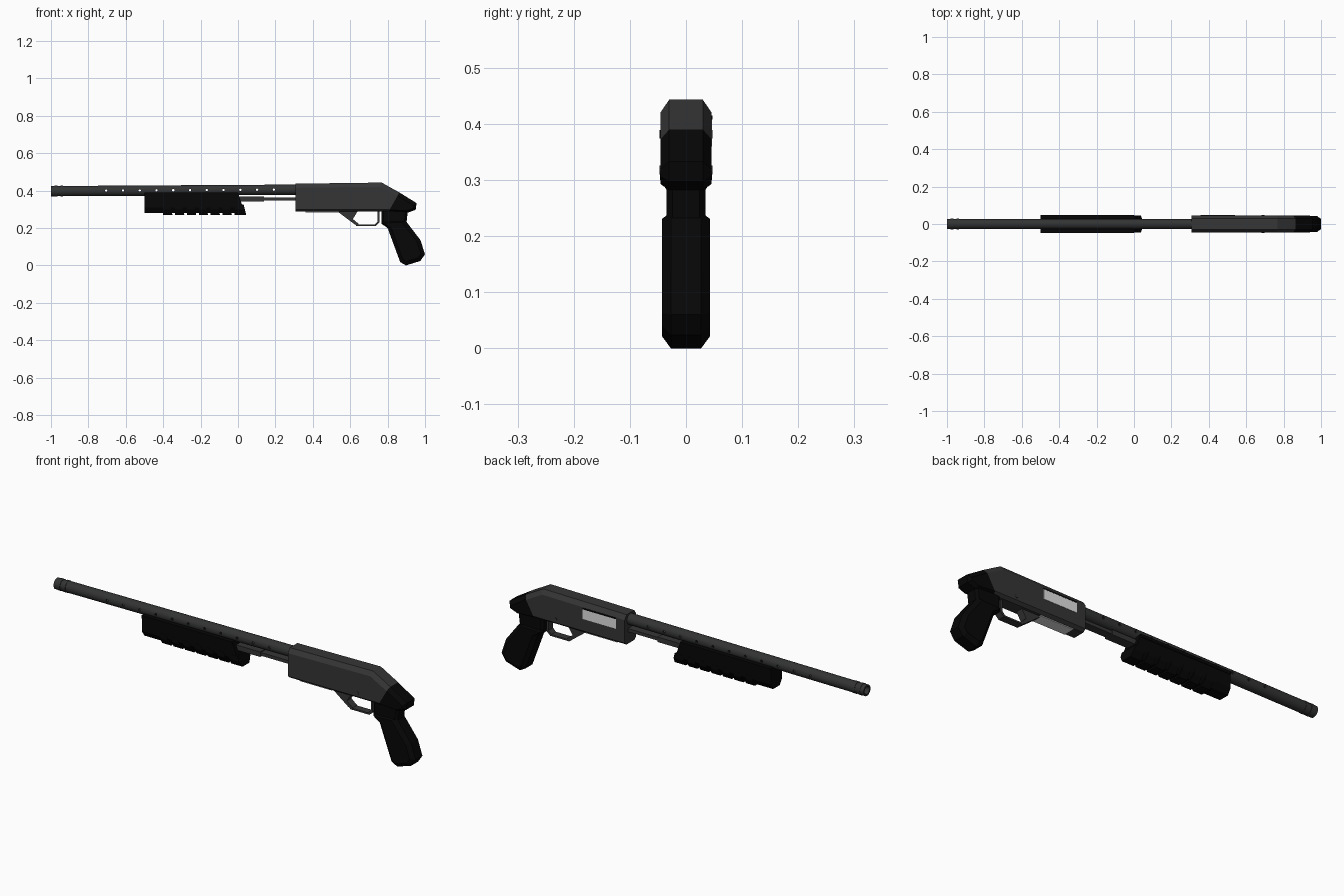
import bpy, bmesh, math
from mathutils import Vector, Matrix

if "Cube" in bpy.data.objects:
    bpy.data.objects.remove(bpy.data.objects["Cube"])


def material(name, r, g, b):
    m = bpy.data.materials.new(name)
    m.diffuse_color = (r, g, b, 1)
    m.use_nodes = True
    m.node_tree.nodes["Principled BSDF"].inputs["Base Color"].default_value = m.diffuse_color
    return m


STEEL = material("dark_steel", 0.036, 0.036, 0.036)
BARREL = material("barrel_steel", 0.032, 0.033, 0.033)
POLYMER = material("black_polymer", 0.002, 0.002, 0.002)
BRIGHT = material("bright_metal", 0.75, 0.75, 0.75)


def finish(name, bm, mat):
    bmesh.ops.recalc_face_normals(bm, faces=bm.faces)
    me = bpy.data.meshes.new(name)
    bm.to_mesh(me)
    bm.free()
    me.materials.append(mat)
    ob = bpy.data.objects.new(name, me)
    bpy.context.collection.objects.link(ob)
    return ob


def inset(pts, amounts):
    """Move each edge of a counter-clockwise outline inward by its own amount."""
    lines = []
    for i, a in enumerate(amounts):
        p, q = Vector(pts[i]), Vector(pts[(i + 1) % len(pts)])
        d = (q - p).normalized()
        lines.append((p + Vector((-d.y, d.x)) * a, d))
    out = []
    for i in range(len(pts)):
        (p, d), (q, e) = lines[i - 1], lines[i]
        t = (q - p).cross(e) / d.cross(e)
        out.append(p + d * t)
    return out


def slab(name, pts, half, flat, amounts, mat):
    """Side outline (x, z) given width, chamfered towards both sides."""
    small = inset(pts, amounts)
    bm = bmesh.new()
    rings = [[bm.verts.new((p[0], y, p[1])) for p in ring]
             for y, ring in ((-half, small), (-flat, pts), (flat, pts), (half, small))]
    n = len(pts)
    for a, b in zip(rings, rings[1:]):
        for i in range(n):
            bm.faces.new((a[i], a[(i + 1) % n], b[(i + 1) % n], b[i]))
    bm.faces.new(rings[0])
    bm.faces.new(rings[-1])
    return finish(name, bm, mat)


def box(name, x0, x1, y0, y1, z0, z1, mat):
    bm = bmesh.new()
    bmesh.ops.create_cube(bm, size=1)
    for v in bm.verts:
        v.co = ((x0, x1)[v.co.x > 0], (y0, y1)[v.co.y > 0], (z0, z1)[v.co.z > 0])
    return finish(name, bm, mat)


def add_pin(bm, x, z, radius, half, sides=10):
    bmesh.ops.create_cone(bm, cap_ends=True, segments=sides, radius1=radius,
                          radius2=radius, depth=2 * half,
                          matrix=Matrix.Translation((x, 0, z)) @ Matrix.Rotation(math.pi / 2, 4, 'X'))


def barrel_z(x):
    return 0.397 + (x + 1) * 0.006


# Barrel: hollow tube with muzzle rings, turned from a half profile
profile = [(0.33, 0.019), (0.33, 0.0275), (-0.935, 0.0275), (-0.935, 0.029), (-0.95, 0.029),
           (-0.95, 0.0265), (-0.965, 0.0265), (-0.965, 0.029), (-0.98, 0.029),
           (-0.98, 0.0275), (-1.0, 0.0275), (-1.0, 0.019)]
bm = bmesh.new()
SIDES = 20
rings = [[bm.verts.new((x, r * math.cos(2 * math.pi * k / SIDES),
                        barrel_z(x) + r * math.sin(2 * math.pi * k / SIDES)))
          for k in range(SIDES)] for x, r in profile]
for a, b in zip(rings, rings[1:] + rings[:1]):
    for k in range(SIDES):
        j = (k + 1) % SIDES
        bm.faces.new((a[k], a[j], b[j], b[k]))
barrel = finish("barrel", bm, BARREL)

# Row of vent holes drilled through the barrel
bm = bmesh.new()
for i in range(11):
    x = -0.705 + 0.0897 * i
    add_pin(bm, x, barrel_z(x) + 0.001, 0.0065, 0.06, 8)
cutter = finish("vent_cutter", bm, BARREL)
cutter.hide_render = True
cut = barrel.modifiers.new("vents", 'BOOLEAN')
cut.operation = 'DIFFERENCE'
cut.solver = 'EXACT'
cut.object = cutter
bpy.context.view_layer.objects.active = barrel
barrel.select_set(True)
bpy.ops.object.modifier_apply(modifier="vents")
bpy.data.objects.remove(cutter)
bpy.ops.object.shade_smooth_by_angle(angle=math.radians(35))

# Receiver with chamfered edges and its rear cap
slab("receiver", [(0.307, 0.288), (0.805, 0.288), (0.863, 0.39), (0.768, 0.443), (0.307, 0.437)],
     0.045, 0.03, [0.012, 0, 0.022, 0.022, 0], STEEL)
slab("rear_cap", [(0.805, 0.288), (0.909, 0.282), (0.95, 0.298), (0.955, 0.333), (0.863, 0.39)],
     0.045, 0.03, [0.01, 0.012, 0.014, 0.02, 0], POLYMER)

# Ejection port on the back side with a dark upper lip, loading port underneath
box("ejection_port", 0.355, 0.54, 0.041, 0.0465, 0.36, 0.408, BRIGHT)
box("ejection_port_lip", 0.355, 0.54, 0.041, 0.047, 0.408, 0.415, POLYMER)
box("loading_port", 0.36, 0.54, -0.029, 0.029, 0.284, 0.292, BRIGHT)

# Cross pins through the receiver
bm = bmesh.new()
add_pin(bm, 0.69, 0.318, 0.008, 0.047)
finish("receiver_pins", bm, STEEL)

# Pistol grip: narrow neck and chamfered handle
slab("grip_neck", [(0.767, 0.222), (0.90, 0.222), (0.908, 0.29), (0.767, 0.29)],
     0.035, 0.024, [0, 0.012, 0, 0.012], POLYMER)
slab("grip_handle", [(0.768, 0.222), (0.80, 0.2), (0.867, 0.018), (0.898, 0.0), (0.975, 0.024),
                     (1.0, 0.06), (0.975, 0.136), (0.893, 0.243), (0.768, 0.238)],
     0.043, 0.027, [0.01, 0.018, 0.02, 0.02, 0.02, 0.02, 0.02, 0.012, 0.012], POLYMER)

# Trigger guard: front wedge and a thin strip bent around the opening
slab("guard_wedge", [(0.53, 0.29), (0.62, 0.222), (0.638, 0.212), (0.645, 0.222),
                     (0.614, 0.248), (0.64, 0.29)], 0.018, 0.017, [0] * 6, STEEL)
outer = [(0.632, 0.212), (0.738, 0.212), (0.757, 0.23), (0.757, 0.29)]
inner = [(0.747, 0.29), (0.747, 0.236), (0.731, 0.22), (0.632, 0.22)]
slab("trigger_guard", outer + inner, 0.018, 0.017, [0] * 8, STEEL)

# Sliding fore grip with ribs along its underside
slab("fore_grip", [(-0.5, 0.28), (0.037, 0.28), (0.0, 0.388), (-0.5, 0.388)],
     0.045, 0.026, [0.03, 0, 0, 0], POLYMER)
for i in range(7):
    x = -0.4 + 0.0635 * i
    end = 0.044 if i == 6 else x + 0.05
    slab("fore_grip_rib", [(x, 0.27), (end, 0.27), (end - 0.014, 0.325), (x, 0.325)],
         0.046, 0.027, [0.03, 0, 0, 0], POLYMER)
for s in (-1, 1):
    box("fore_grip_rail", -0.5, 0.0, s * 0.038, s * 0.0475, 0.374, 0.389, POLYMER)

# Action bar linking fore grip and receiver
box("action_bar", 0.13, 0.32, -0.02, 0.02, 0.348, 0.364, STEEL)
box("action_bar_mount", -0.02, 0.14, -0.024, 0.024, 0.343, 0.368, STEEL)
